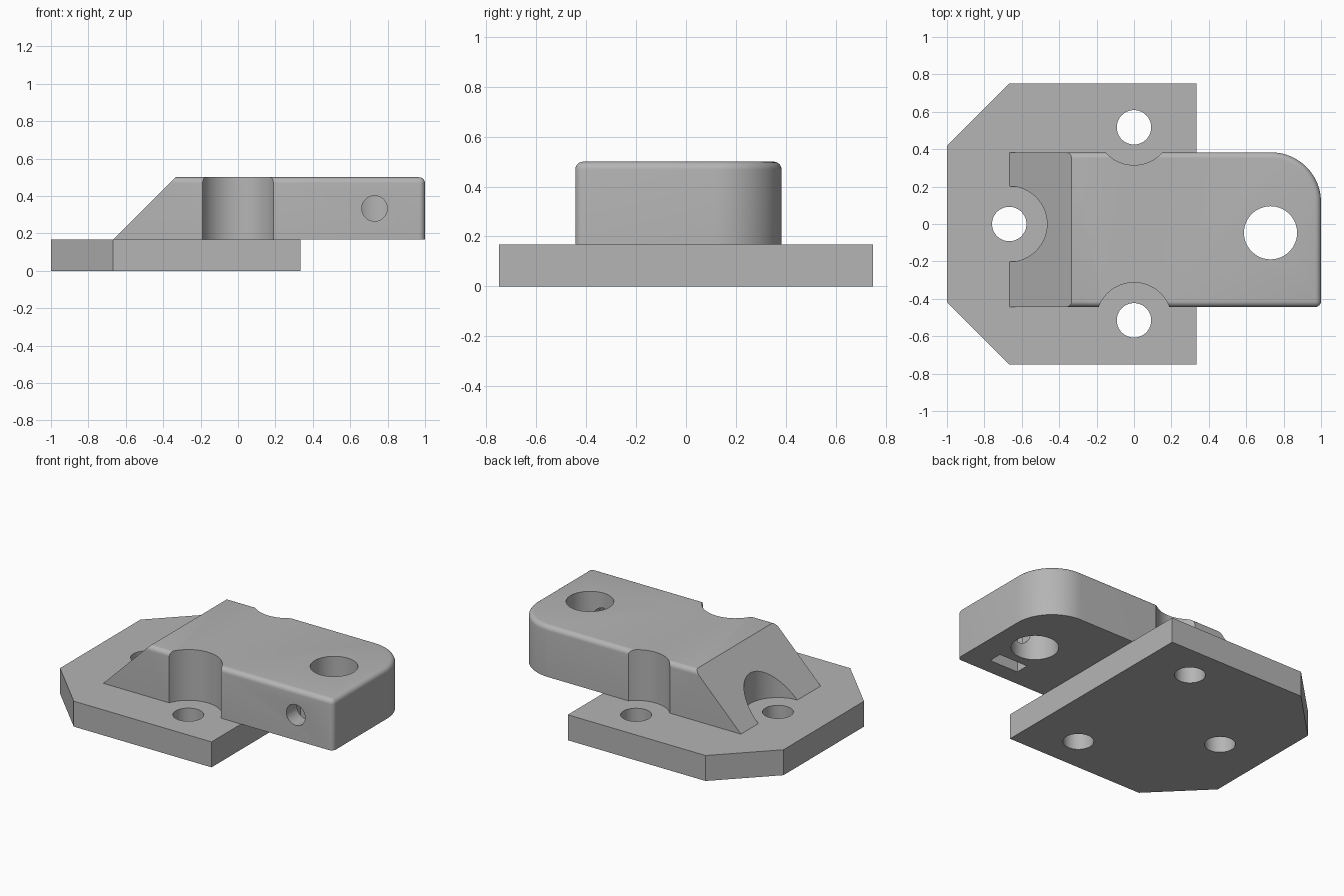
import bpy, bmesh, math
from mathutils import Matrix

old = bpy.data.objects.get("Cube")
if old:
    bpy.data.objects.remove(old, do_unlink=True)

grey = bpy.data.materials.new("plain grey")
grey.use_nodes = True
GREY = (0.46, 0.46, 0.46, 1)
grey.diffuse_color = GREY
grey.node_tree.nodes["Principled BSDF"].inputs["Base Color"].default_value = GREY

BASE_TOP, BLOCK_TOP = 0.167, 0.5
FRONT, BACK = -0.444, 0.383


def to_object(name, bm):
    bmesh.ops.recalc_face_normals(bm, faces=bm.faces)
    mesh = bpy.data.meshes.new(name)
    bm.to_mesh(mesh)
    bm.free()
    mesh.materials.append(grey)
    obj = bpy.data.objects.new(name, mesh)
    bpy.context.collection.objects.link(obj)
    return obj


def prism(points, direction):
    """Extrude a closed outline of 3D points."""
    bm = bmesh.new()
    face = bm.faces.new([bm.verts.new(p) for p in points])
    new = bmesh.ops.extrude_face_region(bm, geom=[face])["geom"]
    bmesh.ops.translate(bm, vec=direction,
                        verts=[v for v in new if isinstance(v, bmesh.types.BMVert)])
    bmesh.ops.recalc_face_normals(bm, faces=bm.faces)
    return bm


def cylinder(name, centre, radius, length, along_y=False):
    bm = bmesh.new()
    turn = Matrix.Rotation(math.pi / 2 if along_y else 0, 4, "X")
    bmesh.ops.create_cone(bm, cap_ends=True, segments=64, radius1=radius, radius2=radius,
                          depth=length, matrix=Matrix.Translation(centre) @ turn)
    return to_object(name, bm)


def cut(target, cutter):
    cutter.hide_render = True
    mod = target.modifiers.new("cut", "BOOLEAN")
    mod.operation, mod.solver, mod.object = "DIFFERENCE", "EXACT", cutter
    bpy.ops.object.select_all(action="DESELECT")
    bpy.context.view_layer.objects.active = target
    target.select_set(True)
    bpy.ops.object.modifier_apply(modifier=mod.name)
    bpy.data.objects.remove(cutter, do_unlink=True)


def smooth(obj):
    bpy.ops.object.select_all(action="DESELECT")
    bpy.context.view_layer.objects.active = obj
    obj.select_set(True)
    bpy.ops.object.shade_smooth_by_angle(angle=math.radians(30))


# Base plate with two clipped corners
half = [(0.333, 0.75), (-0.667, 0.75), (-1, 0.417)]
outline = half + [(x, -y) for x, y in reversed(half)]
base = to_object("base_plate", prism([(x, y, 0) for x, y in outline], (0, 0, BASE_TOP)))

# Block: large rounded back corner, then small fillets on the top rim and front corner
bm = prism([(x, y, BASE_TOP) for x, y in
            [(-0.8, FRONT), (1, FRONT), (1, BACK), (-0.8, BACK)]], (0, 0, BLOCK_TOP - BASE_TOP))


def upright(edge, y):
    return all(abs(v.co.x - 1) < 1e-4 and abs(v.co.y - y) < 1e-4 for v in edge.verts)


bmesh.ops.bevel(bm, geom=[e for e in bm.edges if upright(e, BACK)], offset=0.267,
                segments=20, profile=0.5, affect="EDGES")
rim = [e for e in bm.edges if upright(e, FRONT)
       or (all(v.co.z > BLOCK_TOP - 1e-4 for v in e.verts)
           and any(v.co.x > -0.79 for v in e.verts))]
bmesh.ops.bevel(bm, geom=rim, offset=0.032, segments=6, profile=0.5, affect="EDGES")
block = to_object("clamp_block", bm)

# Sloped end of the block
slope = [(-0.767, 0.067), (-0.233, 0.6), (-1.2, 0.6), (-1.2, 0.067)]
cut(block, to_object("slope_cutter", prism([(x, -1, z) for x, z in slope], (0, 2, 0))))

# Screw holes in the base, each with a clearance recess in the block
for x, y in [(-0.667, 0), (0, 0.517), (0, -0.515)]:
    cut(base, cylinder("screw_hole_cutter", (x, y, 0.1), 0.092, 0.6))
    cut(block, cylinder("recess_cutter", (x, y, 0.4), 0.202, 1))

# Rod hole, clamping screw hole and nut slot
rod_x, rod_y = 0.73, -0.047
cut(block, cylinder("rod_hole_cutter", (rod_x, rod_y, 0.4), 0.142, 1))
cut(block, cylinder("clamp_hole_cutter", (rod_x, rod_y - 0.3, 0.333), 0.068, 0.6, True))
bm = bmesh.new()
bmesh.ops.create_cube(bm, size=1, matrix=Matrix.Translation((rod_x, -0.29, 0.27))
                      @ Matrix.Diagonal((0.21, 0.09, 0.34, 1)))
cut(block, to_object("nut_slot_cutter", bm))

for part in (base, block):
    smooth(part)
